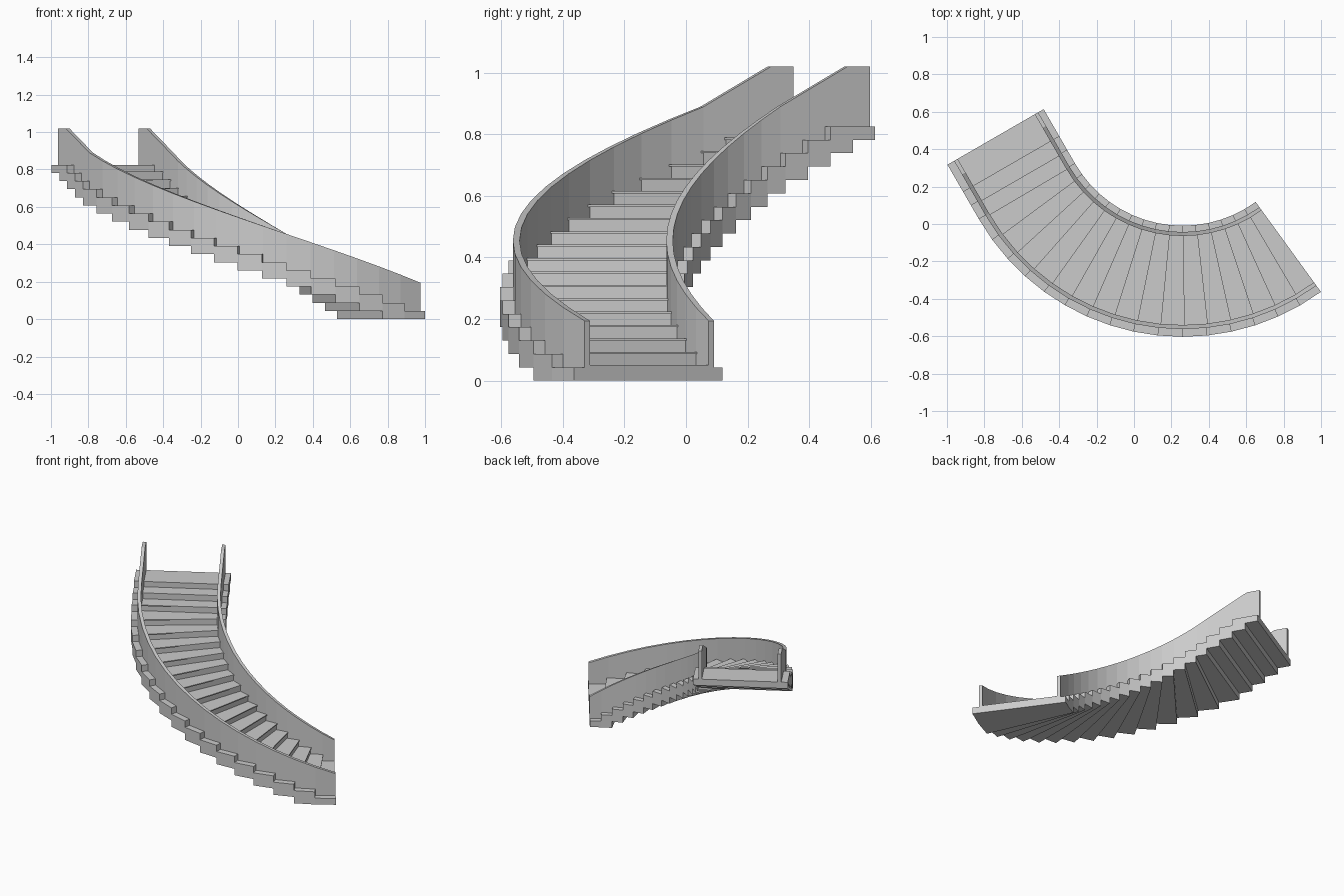
import bpy, bmesh, math

if "Cube" in bpy.data.objects:
    bpy.data.objects.remove(bpy.data.objects["Cube"])

CX, CY = 0.26, 0.655          # centre of the curved flight
R_IN, R_OUT = 0.664, 1.258    # stair edges
H = 0.825 / 19                # rise per step
CURVED, TOTAL = 16, 20        # pitches on the curve / overall
RUN = 0.084                   # pitch length of the straight flight


def point(k, r, z):
    """Position at pitch k along the stair and radius r."""
    a = math.radians(306 - 6 * min(k, CURVED))
    s = max(k - CURVED, 0) * RUN
    return (CX + r * math.cos(a) + s * math.sin(a),
            CY + r * math.sin(a) - s * math.cos(a), z)


def sweep(name, ks, r0, r1, bottom, top):
    """Closed rectangular section swept through the pitches ks."""
    bm = bmesh.new()
    rings = []
    for k in ks:
        rings.append([bm.verts.new(point(k, r, z)) for r, z in
                      ((r0, bottom(k)), (r1, bottom(k)), (r1, top(k)), (r0, top(k)))])
    for a, b in zip(rings, rings[1:]):
        for i in range(4):
            j = (i + 1) % 4
            bm.faces.new((a[i], a[j], b[j], b[i]))
    bm.faces.new(rings[0])
    bm.faces.new(rings[-1])
    bmesh.ops.recalc_face_normals(bm, faces=bm.faces)
    me = bpy.data.meshes.new(name)
    bm.to_mesh(me)
    bm.free()
    ob = bpy.data.objects.new(name, me)
    bpy.context.collection.objects.link(ob)
    return ob


# Overlapping step blocks, each two pitches deep
for i in range(19):
    sweep(f"step_{i + 1}", (i, i + 1, i + 2), R_IN, R_OUT,
          lambda k: i * H, lambda k: (i + 1) * H)

# Thin tread boards with a small nosing, between the side walls
for i in range(18):
    sweep(f"tread_board_{i + 1}", (max(i - 0.08, 0), i + 1), 0.715, 1.2,
          lambda k: (i + 1) * H, lambda k: (i + 1) * H + 0.007)

# Solid side walls, level over the last pitch
for name, r0, r1 in (("inner_wall", 0.698, 0.719), ("outer_wall", 1.195, 1.217)):
    sweep(name, range(TOTAL + 1), r0, r1,
          lambda k: H * min(max(k, 1), 19),
          lambda k: H * (min(k, 19) + 1) + 0.151)
